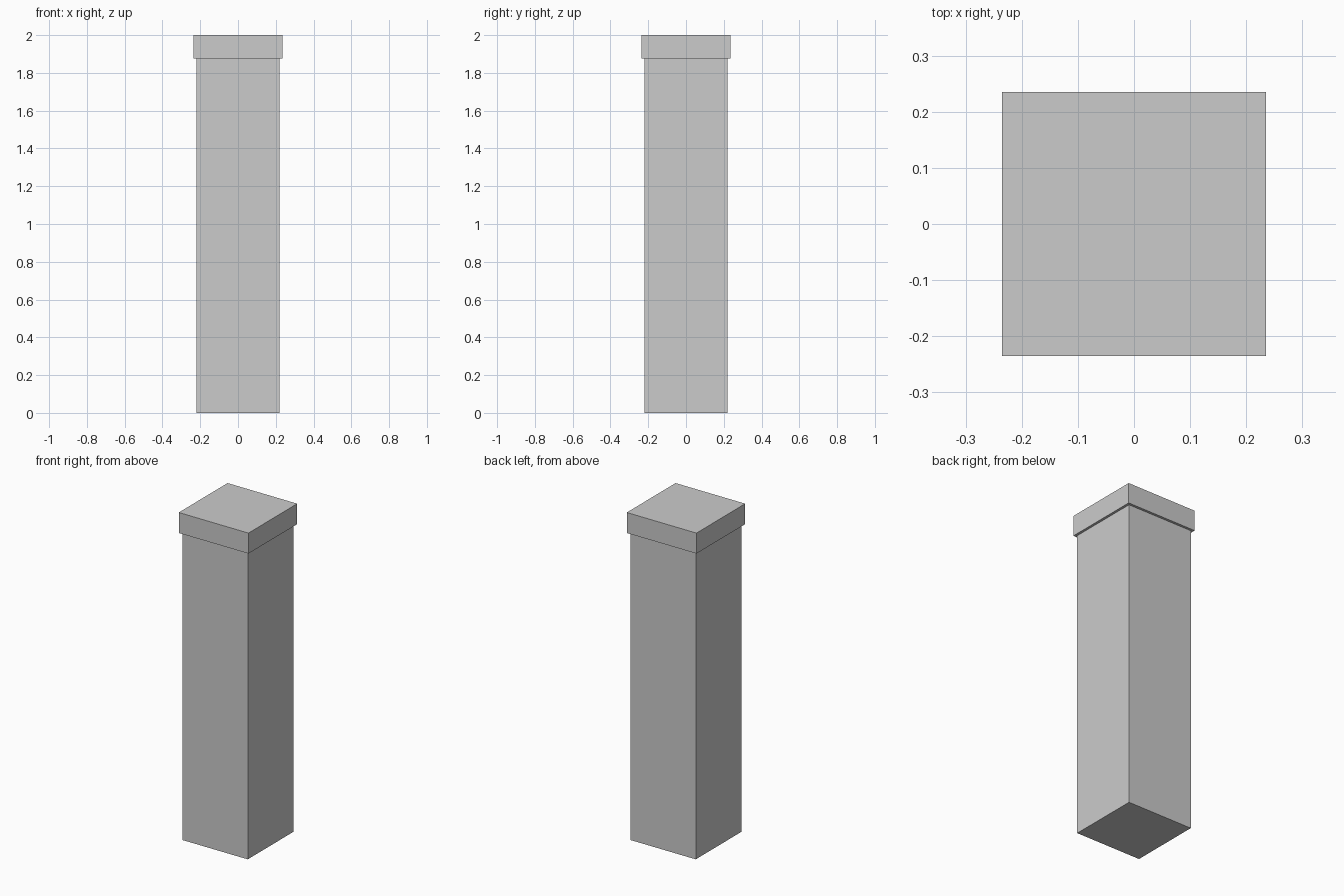
import bpy

if "Cube" in bpy.data.objects:
    bpy.data.objects.remove(bpy.data.objects["Cube"])


def box(name, half_width, z0, z1):
    """Square box centred on x = y = 0, spanning z0 to z1."""
    bpy.ops.mesh.primitive_cube_add(size=1, location=(0, 0, (z0 + z1) / 2))
    obj = bpy.context.object
    obj.name = name
    obj.scale = (half_width * 2, half_width * 2, z1 - z0)
    bpy.ops.object.transform_apply(location=False, rotation=False, scale=True)
    return obj


# Pillar body and the slightly wider cap on top
box("pillar_shaft", 0.22, 0.0, 1.875)
box("pillar_cap", 0.235, 1.875, 2.0)
